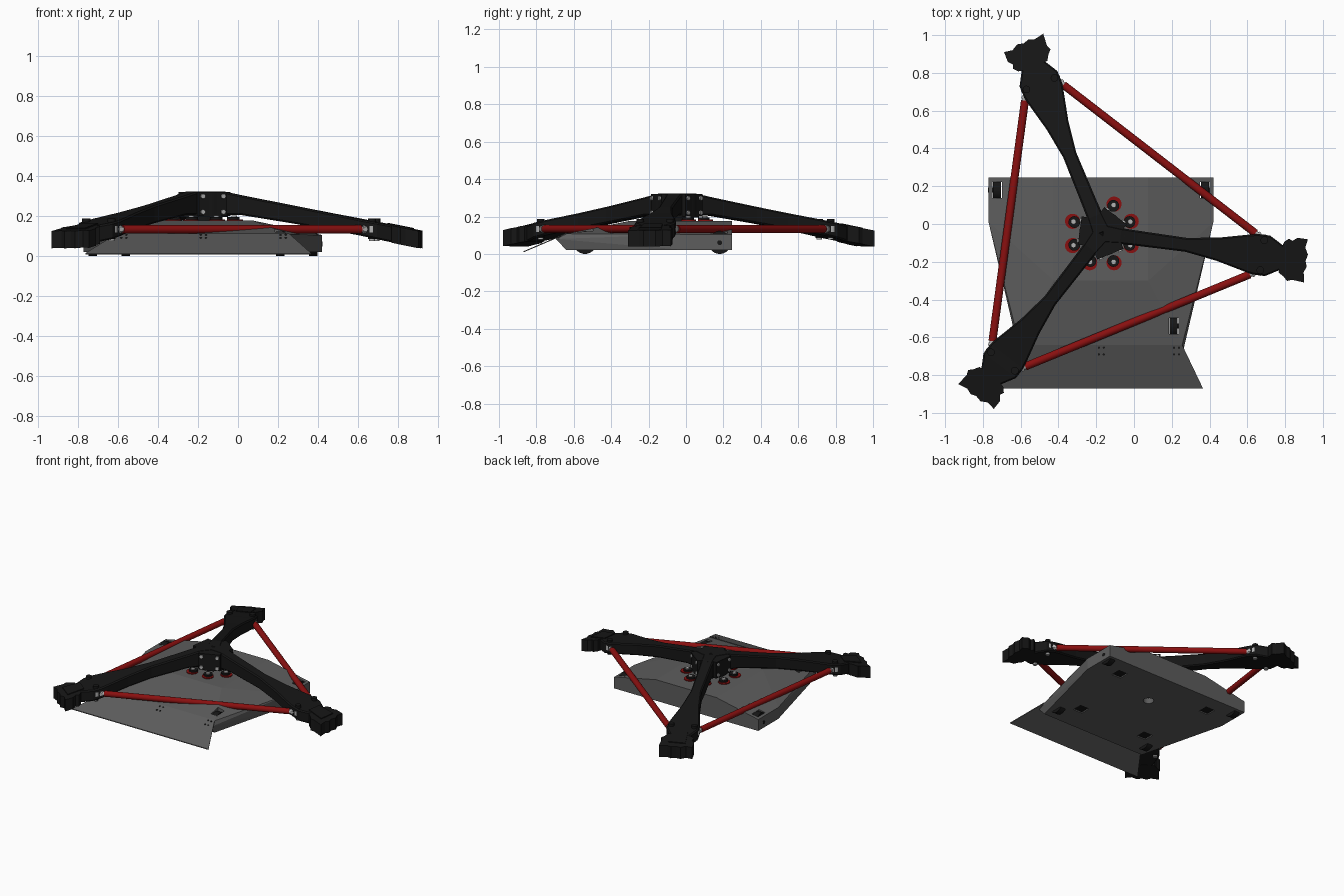
import bpy, bmesh, math
from mathutils import Vector, Matrix

if "Cube" in bpy.data.objects:
    bpy.data.objects.remove(bpy.data.objects["Cube"])

CX, CY = -0.17, -0.05            # spinner axis
ARM_ANGLES = [math.radians(-7.7 + 120 * k) for k in range(3)]


def material(name, r, g, b):
    m = bpy.data.materials.new(name)
    m.diffuse_color = (r, g, b, 1)
    m.use_nodes = True
    m.node_tree.nodes["Principled BSDF"].inputs["Base Color"].default_value = m.diffuse_color
    return m


BLACK = material("black", 0.008, 0.008, 0.008)
DARK = material("dark_grey", 0.11, 0.11, 0.11)
RED = material("red", 0.25, 0.005, 0.005)
STEEL = material("steel", 0.45, 0.45, 0.45)


def finish(bm, name, mat, smooth=False):
    bmesh.ops.recalc_face_normals(bm, faces=bm.faces)
    me = bpy.data.meshes.new(name)
    bm.to_mesh(me)
    bm.free()
    ob = bpy.data.objects.new(name, me)
    bpy.context.collection.objects.link(ob)
    me.materials.append(mat)
    if smooth:
        bpy.ops.object.select_all(action='DESELECT')
        ob.select_set(True)
        bpy.context.view_layer.objects.active = ob
        bpy.ops.object.shade_smooth_by_angle(angle=math.radians(35))
    return ob


def rod(name, a, b, radius, mat, sides=20):
    a, b = Vector(a), Vector(b)
    d = b - a
    bm = bmesh.new()
    m = Matrix.Translation((a + b) / 2) @ d.to_track_quat('Z', 'Y').to_matrix().to_4x4()
    bmesh.ops.create_cone(bm, cap_ends=True, segments=sides, radius1=radius,
                          radius2=radius, depth=d.length, matrix=m)
    return finish(bm, name, mat, True)


def box(name, loc, size, mat):
    bm = bmesh.new()
    bmesh.ops.create_cube(bm, size=1, matrix=Matrix.Translation(loc) @ Matrix.Diagonal((*size, 1)))
    return finish(bm, name, mat)


def prism(name, low, high, mat):
    bm = bmesh.new()
    lo, hi = [bm.verts.new(p) for p in low], [bm.verts.new(p) for p in high]
    n = len(lo)
    bm.faces.new(lo)
    bm.faces.new(hi)
    for i in range(n):
        bm.faces.new((lo[i], lo[(i + 1) % n], hi[(i + 1) % n], hi[i]))
    return finish(bm, name, mat)


def polar(ang, r, s, z):
    """Arm coordinates (along, across, up) to world."""
    return Vector((CX + r * math.cos(ang) - s * math.sin(ang),
                   CY + r * math.sin(ang) + s * math.cos(ang), z))


def bevel(ob, width):
    m = ob.modifiers.new("bevel", 'BEVEL')
    m.width, m.segments, m.limit_method = width, 1, 'ANGLE'


# Chassis: tapered plan, raised centre, undercut nose
BX = -0.175
bm = bmesh.new()
for sx in (-1, 1):
    for x, y, z in [(.595, .247, .02), (.595, .01, .02), (.43, -.5, .02), (.43, -.64, .02),
                    (.595, .247, .105), (.595, .01, .105), (.43, -.5, .105), (.43, -.64, .108),
                    (.43, -.695, .08), (.25, .247, .177), (.25, -.30, .177)]:
        bm.verts.new((BX + sx * x, y, z))
bmesh.ops.convex_hull(bm, input=bm.verts)
bmesh.ops.dissolve_limit(bm, angle_limit=.01, verts=bm.verts, edges=bm.edges)
chassis = finish(bm, "chassis", DARK)


def cut(cutter):
    cutter.hide_render = True
    cutter.hide_set(True)
    cutter.display_type = 'WIRE'
    m = chassis.modifiers.new("cut", 'BOOLEAN')
    m.object, m.operation, m.solver = cutter, 'DIFFERENCE', 'EXACT'


# Wheels in through slots, axle ends on the side walls, floor recesses
for sx in (-1, 1):
    for x, y, wall in [(.55, .18, .595), (.385, -.54, .43)]:
        wx = BX + sx * x
        cut(box("wheel_slot_cutter", (wx, y, .1), (.05, .085, .3), DARK))
        rod("wheel", (wx - .021, y, .061), (wx + .021, y, .061), .061, BLACK, 32)
        rod("axle_end", (wx, y, .06), (BX + sx * (wall + .002), y, .06), .013, BLACK)
    for x, y in [(.385, .10), (.28, -.43)]:
        cut(box("floor_recess_cutter", (BX + sx * x, y, .02), (.075, .075, .02), DARK))
        box("floor_recess_plate", (BX + sx * x, y, .030), (.074, .074, .004), BLACK)
cut(rod("shaft_hole_cutter", (CX, CY, 0), (CX, CY, .08), .036, DARK, 32))
rod("shaft_end", (CX, CY, .06), (CX, CY, .085), .035, BLACK)

# Hinged front scoop with bolt clusters
scoop = [(-.605, -.64, .106), (.255, -.64, .106), (.365, -.87, .008), (-.762, -.87, .008)]
prism("front_scoop", scoop, [(x, y, z + .006) for x, y, z in scoop], DARK)
for cx in (-.57, -.173, .225):
    for dx in (-.013, .013):
        for y in (-.655, -.69):
            z = .112 + .426 * (y + .64)
            rod("scoop_bolt", (cx + dx, y, z - .004), (cx + dx, y, z + .003), .006, BLACK, 10)

# Bearing mount: ring of eight fasteners around the shaft
rod("shaft", (CX, CY, .15), (CX, CY, .23), .07, BLACK, 32)
for k in range(8):
    a = math.radians(22.5 + 45 * k)
    p = lambda r, z: polar(a, r, 0, z)
    rod("mount_red_ring", p(.168, .165), p(.168, .183), .04, RED, 28)
    rod("mount_spacer", p(.158, .165), p(.158, .195), .031, BLACK, 24)
    rod("mount_bolt", p(.163, .18), p(.163, .203), .014, STEEL, 12)

# Spinner hub with bolted flats between the arms
rod("hub_core", (CX, CY, .195), (CX, CY, .318), .12, BLACK, 40)
for ang in ARM_ANGLES:
    a = ang + math.pi / 3
    plan = [(.02, -.075), (.118, -.075), (.118, .075), (.02, .075)]
    prism("hub_flat", [polar(a, r, s, .2) for r, s in plan],
          [polar(a, r, s, .32) for r, s in plan], BLACK)
    for s in (-.055, .055):
        for z in (.22, .298):
            rod("hub_bolt", polar(a, .10, s, z), polar(a, .126, s, z), .012, STEEL, 12)

# Arms: lofted sections (along, half width, bottom, top)
SECTIONS = [(.0, .05, .205, .322), (.10, .042, .205, .322), (.19, .040, .205, .303),
            (.45, .037, .163, .252), (.62, .062, .134, .218), (.78, .100, .106, .187),
            (.82, .108, .098, .179), (.885, .108, .084, .167), (.955, .068, .068, .153),
            (1.0, .068, .06, .144)]
# Striking head outline on one side (along, across)
EDGE = [(.955, .055), (.962, .085), (.985, .105), (1.005, .096), (1.03, .116),
        (1.085, .115), (1.077, .07), (1.096, .035)]
HEAD = EDGE + [(1.088, 0), (1.098, -.03), (1.086, -.06), (1.096, -.114), (1.03, -.108),
               (1.005, -.118), (.985, -.098), (.955, -.08)]
for ang in ARM_ANGLES:
    bm = bmesh.new()
    rings = [[bm.verts.new(polar(ang, r, s * w, z)) for s, z in
              [(-1, b), (1, b), (1, t), (-1, t)]] for r, w, b, t in SECTIONS]
    for p, q in zip(rings, rings[1:]):
        for i in range(4):
            j = (i + 1) % 4
            bm.faces.new((p[i], p[j], q[j], q[i]))
    bm.faces.new(rings[0])
    bm.faces.new(rings[-1])
    bevel(finish(bm, "spinner_arm", BLACK), .008)
    head_z = lambda r, z: z - .2 * (r - 1.09)
    prism("striking_head", [polar(ang, r, s, head_z(r, .040)) for r, s in HEAD],
          [polar(ang, r, s, head_z(r, .126)) for r, s in HEAD], BLACK)
    # raised block on top of the head neck
    blk = [(.93, -.05), (1.05, -.06), (1.05, .06), (.93, .05)]
    prism("head_clamp", [polar(ang, r, s, head_z(r, .05)) for r, s in blk],
          [polar(ang, r, s, head_z(r, .132)) for r, s in blk], BLACK)
    for s in (-.08, .08):
        rod("tie_pin", polar(ang, .857, s, .085), polar(ang, .857, s, .188), .02, BLACK)
        rod("tie_pin_nut", polar(ang, .857, s, .076), polar(ang, .857, s, .092), .015, STEEL, 12)

# Red tie rods joining neighbouring arm ends, with steel rod ends
for ang in ARM_ANGLES:
    a = polar(ang, .857, .08, .133)
    b = polar(ang + math.radians(120), .857, -.08, .133)
    d = (b - a).normalized()
    rod("tie_rod", a + d * .06, b - d * .06, .021, RED, 24)
    for p, e in ((a, d), (b, -d)):
        rod("rod_end_shank", p, p + e * .062, .015, STEEL, 16)
        rod("rod_end_collar", p + e * .035, p + e * .05, .023, STEEL, 6)
        rod("rod_end_eye", p - Vector((0, 0, .016)), p + Vector((0, 0, .016)), .03, STEEL, 20)
